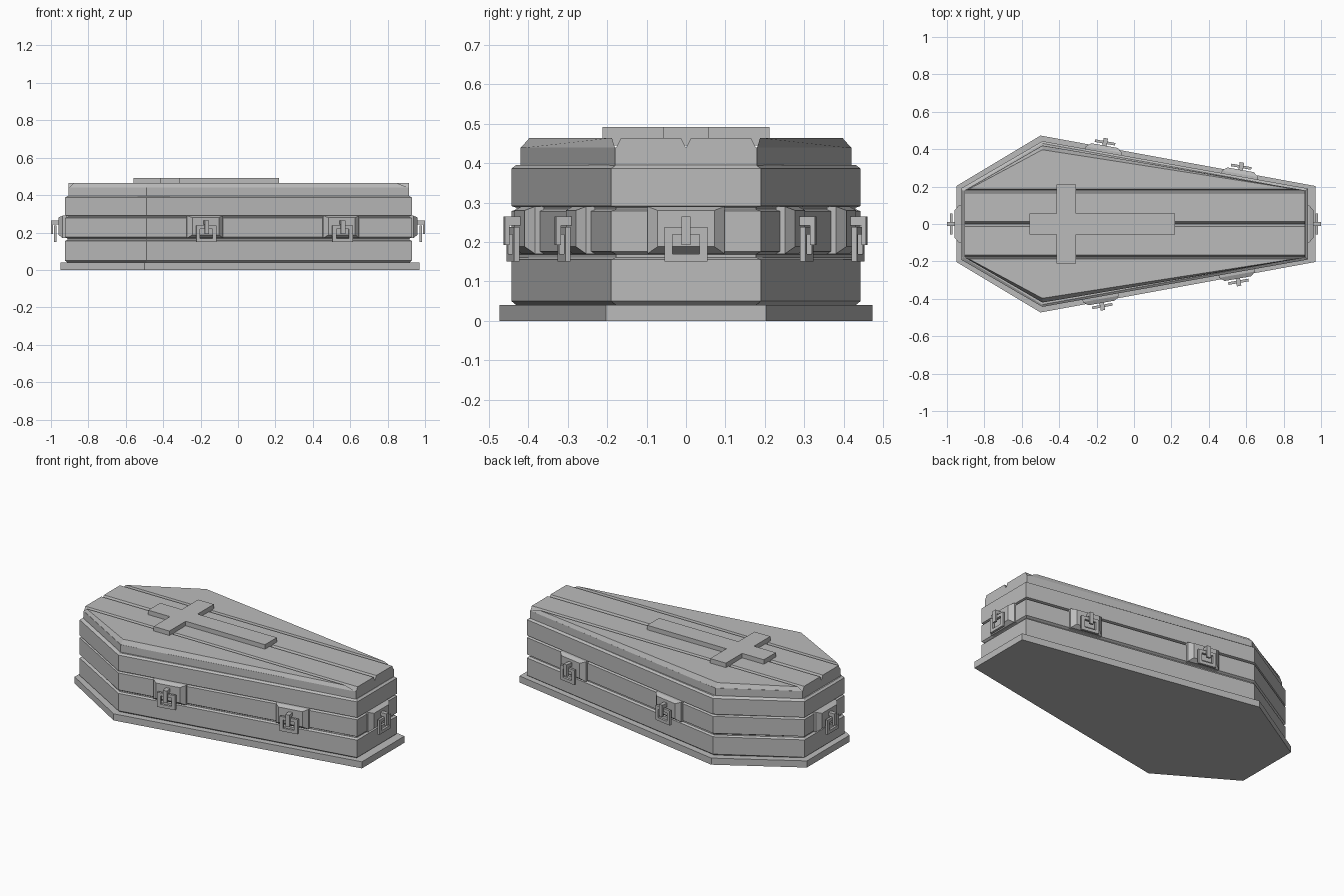
import bpy
import bmesh
from mathutils import Matrix, Vector

cube = bpy.data.objects.get("Cube")
if cube:
    bpy.data.objects.remove(cube, do_unlink=True)

stone = bpy.data.materials.new("plain grey")
stone.use_nodes = True
GREY = (0.5, 0.5, 0.5, 1)
stone.diffuse_color = GREY
stone.node_tree.nodes["Principled BSDF"].inputs["Base Color"].default_value = GREY


def finish(name, bm, matrix=None):
    bmesh.ops.recalc_face_normals(bm, faces=bm.faces)
    mesh = bpy.data.meshes.new(name)
    bm.to_mesh(mesh)
    bm.free()
    mesh.materials.append(stone)
    obj = bpy.data.objects.new(name, mesh)
    if matrix:
        obj.matrix_world = matrix
    bpy.context.scene.collection.objects.link(obj)
    return obj


def loft(name, rings, matrix=None):
    """Skin a stack of closed rings and cap both ends."""
    bm = bmesh.new()
    loops = [[bm.verts.new(p) for p in ring] for ring in rings]
    n = len(loops[0])
    for low, high in zip(loops, loops[1:]):
        for i in range(n):
            j = (i + 1) % n
            bm.faces.new((low[i], low[j], high[j], high[i]))
    bm.faces.new(loops[0][::-1])
    bm.faces.new(loops[-1])
    return finish(name, bm, matrix)


def boxes(name, spans, matrix=None):
    """One object from boxes given as (x0, x1, y0, y1, z0, z1)."""
    bm = bmesh.new()
    for x0, x1, y0, y1, z0, z1 in spans:
        place = Matrix.Translation(((x0 + x1) / 2, (y0 + y1) / 2, (z0 + z1) / 2))
        size = Matrix.Diagonal((x1 - x0, y1 - y0, z1 - z0, 1))
        bmesh.ops.create_cube(bm, size=1, matrix=place @ size)
    return finish(name, bm)if matrix is None else finish(name, bm, matrix)


def outline(z, head, foot, end, shoulder, shoulder_x=-0.49, d=0.0):
    """Six-sided coffin outline, drawn in by d."""
    half = [(head + d, end - d), (shoulder_x, shoulder - d), (foot - d, end - d)]
    pts = half + [(x, -y) for x, y in reversed(half)]
    return [(x, y, z) for x, y in pts]


# Base slab
loft("base_slab", [outline(z, -0.95, 0.97, 0.203, 0.473, -0.5) for z in (0, 0.04)])

# Three stacked side boards with chamfered grooves between them
profile = [(0.04, 0.012), (0.05, 0), (0.155, 0), (0.161, 0.013), (0.168, 0.013),
           (0.176, 0), (0.278, 0), (0.283, 0.013), (0.287, 0.013), (0.291, 0),
           (0.386, 0), (0.395, 0.012)]
loft("body", [outline(z, -0.925, 0.93, 0.19, 0.443, d=d) for z, d in profile])

# Lid slab
loft("lid_slab", [outline(z, -0.905, 0.915, 0.18, 0.42) for z in (0.39, 0.44)])

# Lid boards, split by V grooves
for side, label in ((1, "left"), (-1, "right")):
    low = [(-0.905, 0.18), (-0.49, 0.42), (0.915, 0.18)]
    high = [(-0.88, 0.188), (-0.49, 0.397), (0.85, 0.188)]
    loft("lid_wing_" + label,
         [[(x, side * y, z) for x, y in ring] for ring, z in ((low, 0.438), (high, 0.464))])
    section = [(0, 0.438), (0.013, 0.464), (0.165, 0.464), (0.178, 0.438)]
    loft("lid_centre_board_" + label,
         [[(x, side * y, z) for y, z in section] for x in (-0.905, 0.915)])

# Raised cross: one twelve-sided outline
upper = [(-0.56, 0.057), (-0.415, 0.057), (-0.415, 0.212),
         (-0.31, 0.212), (-0.31, 0.057), (0.22, 0.057)]
cross = upper + [(x, -y) for x, y in reversed(upper)]
loft("cross", [[(x, y, z) for x, y in cross] for z in (0.445, 0.491)])


def rect(hx, y, z0, z1):
    return [(-hx, y, z0), (hx, y, z0), (hx, y, z1), (-hx, y, z1)]


def handle(name, x, y, out):
    """Mount, hook and square pull; local y points away from the wall."""
    out = Vector(out).normalized()
    along = out.cross(Vector((0, 0, 1)))
    m = Matrix.Translation((x, y, 0)) @ Matrix(
        (along, out, Vector((0, 0, 1)))).transposed().to_4x4()
    loft(name + "_mount", [rect(0.098, -0.015, 0.17, 0.29),
                           rect(0.098, 0.008, 0.17, 0.29),
                           rect(0.072, 0.03, 0.188, 0.28)], m)
    boxes(name + "_hook", [(-0.012, 0.012, 0.025, 0.07, 0.242, 0.264),
                           (-0.012, 0.012, 0.058, 0.07, 0.192, 0.242)], m)
    boxes(name + "_pull", [(-0.055, -0.034, 0.04, 0.054, 0.15, 0.238),
                           (0.034, 0.055, 0.04, 0.054, 0.15, 0.238),
                           (-0.034, 0.034, 0.04, 0.054, 0.15, 0.169),
                           (-0.034, 0.034, 0.04, 0.054, 0.219, 0.238)], m)


# Two handles along each long wall, one at each end
slope = (0.443 - 0.19) / (0.93 + 0.49)
for side, label, shift in ((-1, "right", 0), (1, "left", 0.015)):
    for x, spot in ((-0.178, "head"), (0.55, "foot")):
        x += shift
        wall = 0.443 - slope * (x + 0.49) + 0.005
        handle(f"{label}_{spot}_handle", x, side * wall, (slope, side, 0))
handle("foot_end_handle", 0.93, 0, (1, 0, 0))
handle("head_end_handle", -0.93, 0, (-1, 0, 0))
